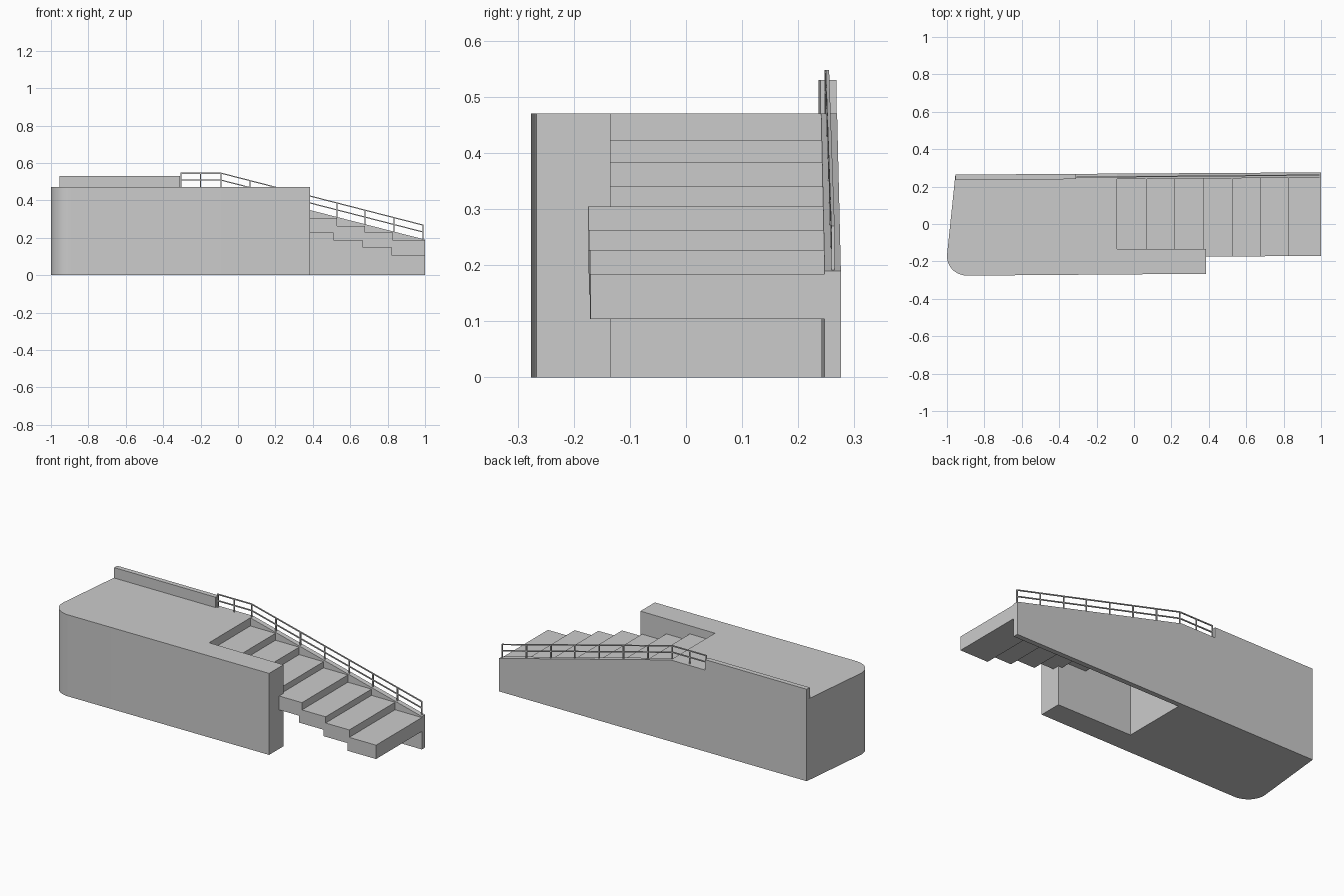
import bpy, bmesh, math
from mathutils import Vector

if "Cube" in bpy.data.objects:
    bpy.data.objects.remove(bpy.data.objects["Cube"])


def finish(name, bm):
    bmesh.ops.recalc_face_normals(bm, faces=bm.faces)
    me = bpy.data.meshes.new(name)
    bm.to_mesh(me)
    bm.free()
    ob = bpy.data.objects.new(name, me)
    bpy.context.collection.objects.link(ob)
    return ob


def loft(name, ring_a, ring_b):
    """Closed solid between two matching outlines."""
    bm = bmesh.new()
    a = [bm.verts.new(p) for p in ring_a]
    b = [bm.verts.new(p) for p in ring_b]
    bm.faces.new(a)
    bm.faces.new(b[::-1])
    n = len(a)
    for i in range(n):
        j = (i + 1) % n
        bm.faces.new((a[i], b[i], b[j], a[j]))
    return finish(name, bm)


def side_solid(name, profile, front, back):
    """Extrude an x-z profile in y; front and back are functions of x."""
    return loft(name, [(x, front(x), z) for x, z in profile],
                [(x, back(x), z) for x, z in profile])


def line(x0, y0, x1, y1):
    return lambda x: y0 + (y1 - y0) * (x - x0) / (x1 - x0)


X0, X1, XB, TOP = -0.09, 1.0, 0.385, 0.47   # stair start, stair end, block end
wall_in = line(-0.955, 0.236, X1, 0.247)
wall_out = line(-0.955, 0.264, X1, 0.276)
wall_top = line(X0, TOP, X1, 0.19)

# Main block with one rounded corner and a stairwell notch
corner, start, end = Vector((-1.012, -0.276)), Vector((-0.999, -0.16)), Vector((-0.89, -0.276))
outline = [(-0.955, wall_out(-0.955))]
for i in range(13):
    t = i / 12
    k = 0.5523
    c1, c2 = start.lerp(corner, k), end.lerp(corner, k)
    p = (1-t)**3*start + 3*t*(1-t)**2*c1 + 3*t*t*(1-t)*c2 + t**3*end
    outline.append((p.x, p.y))
outline += [(XB, -0.266), (XB, -0.135), (X0, -0.135), (X0, wall_out(X0))]
block = loft("landing_block", [(x, y, 0) for x, y in outline],
             [(x, y, TOP) for x, y in outline])
for f in block.data.polygons:
    f.use_smooth = True
block.data.set_sharp_from_angle(angle=math.radians(30))

# Sloping side wall beside the stairs
side_solid("stair_wall", [(X0, 0), (X1, 0), (X1, 0.19), (X0, TOP)], wall_in, wall_out)

# Low parapet on the landing
side_solid("parapet", [(-0.955, TOP), (-0.31, TOP), (-0.31, 0.53), (-0.955, 0.53)],
           wall_in, wall_out)

# Stair flights: stepped top and stepped underside
tread_x = [X0, 0.07, 0.22, 0.375, 0.53, 0.68, 0.83, X1]
tread_z = [0.423, 0.383, 0.34, 0.305, 0.263, 0.227, 0.184]
under_x = [X0, 0.05, 0.205, 0.36, 0.51, 0.665, 0.82, X1]
under_z = [0.345, 0.304, 0.262, 0.225, 0.185, 0.148, 0.104]


def steps(xs, zs, lo, hi):
    pts = []
    for a, b, z in zip(xs, xs[1:], zs):
        a, b = max(a, lo), min(b, hi)
        if a < b:
            pts += [(a, z), (b, z)]
    return pts


for name, lo, hi, front in (("upper_flight", X0, XB, lambda x: -0.135),
                            ("lower_flight", XB, X1, line(XB, -0.175, X1, -0.17))):
    profile = steps(tread_x, tread_z, lo, hi) + steps(under_x, under_z, lo, hi)[::-1]
    side_solid(name, profile, front, wall_in)

# Handrail: two rails and evenly spaced posts
rail_y = line(-0.31, 0.25, X1, 0.262)
R = 0.003


def ground(x):
    return TOP if x < X0 else wall_top(x)


def bar(name, xa, xb, h):
    a, b = ground(xa) + h, ground(xb) + h
    side_solid(name, [(xa, a - R), (xb, b - R), (xb, b + R), (xa, a + R)],
               lambda x: rail_y(x) - R, lambda x: rail_y(x) + R)


for label, h in (("mid_rail", 0.038), ("top_rail", 0.075)):
    bar(label + "_level", -0.308, X0, h)
    bar(label + "_slope", X0, 0.993, h)

for i, x in enumerate([-0.305, -0.2, X0, 0.065, 0.22, 0.375, 0.53, 0.68, 0.835, 0.99]):
    z = ground(x)
    side_solid(f"rail_post_{i + 1}",
               [(x - R, z - 0.003), (x + R, z - 0.003), (x + R, z + 0.075), (x - R, z + 0.075)],
               lambda x: rail_y(x) - R, lambda x: rail_y(x) + R)
